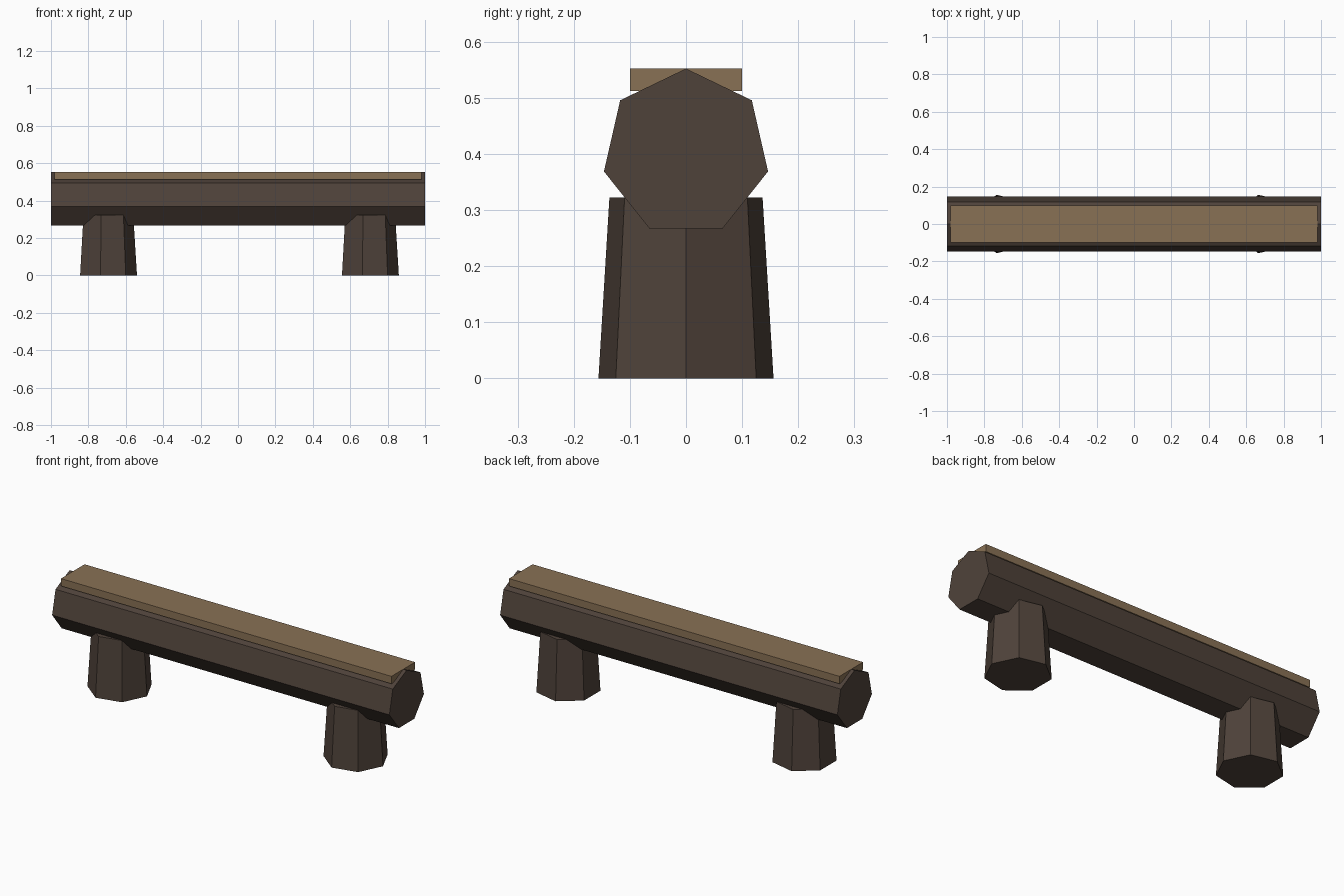
import bpy, bmesh
from math import sin, cos, tau
from mathutils import Vector

if "Cube" in bpy.data.objects:
    bpy.data.objects.remove(bpy.data.objects["Cube"])

SIDES = 7


def material(name, rgb):
    m = bpy.data.materials.new(name)
    m.diffuse_color = (*rgb, 1)
    m.use_nodes = True
    m.node_tree.nodes["Principled BSDF"].inputs["Base Color"].default_value = m.diffuse_color
    return m


bark = material("bark", (0.078, 0.055, 0.042))
cut_wood = material("cut_wood", (0.25, 0.165, 0.09))


def add_object(name, bm, mat):
    bmesh.ops.recalc_face_normals(bm, faces=bm.faces[:])
    mesh = bpy.data.meshes.new(name)
    bm.to_mesh(mesh)
    bm.free()
    mesh.materials.append(mat)
    obj = bpy.data.objects.new(name, mesh)
    bpy.context.collection.objects.link(obj)
    return obj


def log(name, start, end, r1, r2, u, v):
    """Seven-sided tapered log; the first corner of each ring points along u."""
    bm = bmesh.new()
    rings = []
    for centre, r in ((start, r1), (end, r2)):
        rings.append([bm.verts.new(Vector(centre)
                                   + Vector(u) * r * cos(tau * i / SIDES)
                                   + Vector(v) * r * sin(tau * i / SIDES))
                      for i in range(SIDES)])
    a, b = rings
    bm.faces.new(a)
    bm.faces.new(b)
    for i in range(SIDES):
        j = (i + 1) % SIDES
        bm.faces.new((a[i], a[j], b[j], b[i]))
    return add_object(name, bm, bark)


# Main log lying along x, with a corner pointing up
log("seat_log", (-1, 0, 0.402), (1, 0, 0.402), 0.15, 0.15, (0, 0, 1), (0, 1, 0))

# Tapered stump legs, both with a corner towards +x
for name, x in (("left_leg", -0.7), ("right_leg", 0.7)):
    log(name, (x, 0, 0), (x, 0, 0.322), 0.16, 0.14, (1, 0, 0), (0, 1, 0))

# Flat sitting surface
bm = bmesh.new()
bmesh.ops.create_cube(bm, size=1)
bmesh.ops.scale(bm, vec=(1.96, 0.2, 0.04), verts=bm.verts[:])
bmesh.ops.translate(bm, vec=(0, 0, 0.532), verts=bm.verts[:])
add_object("seat_plank", bm, cut_wood)
